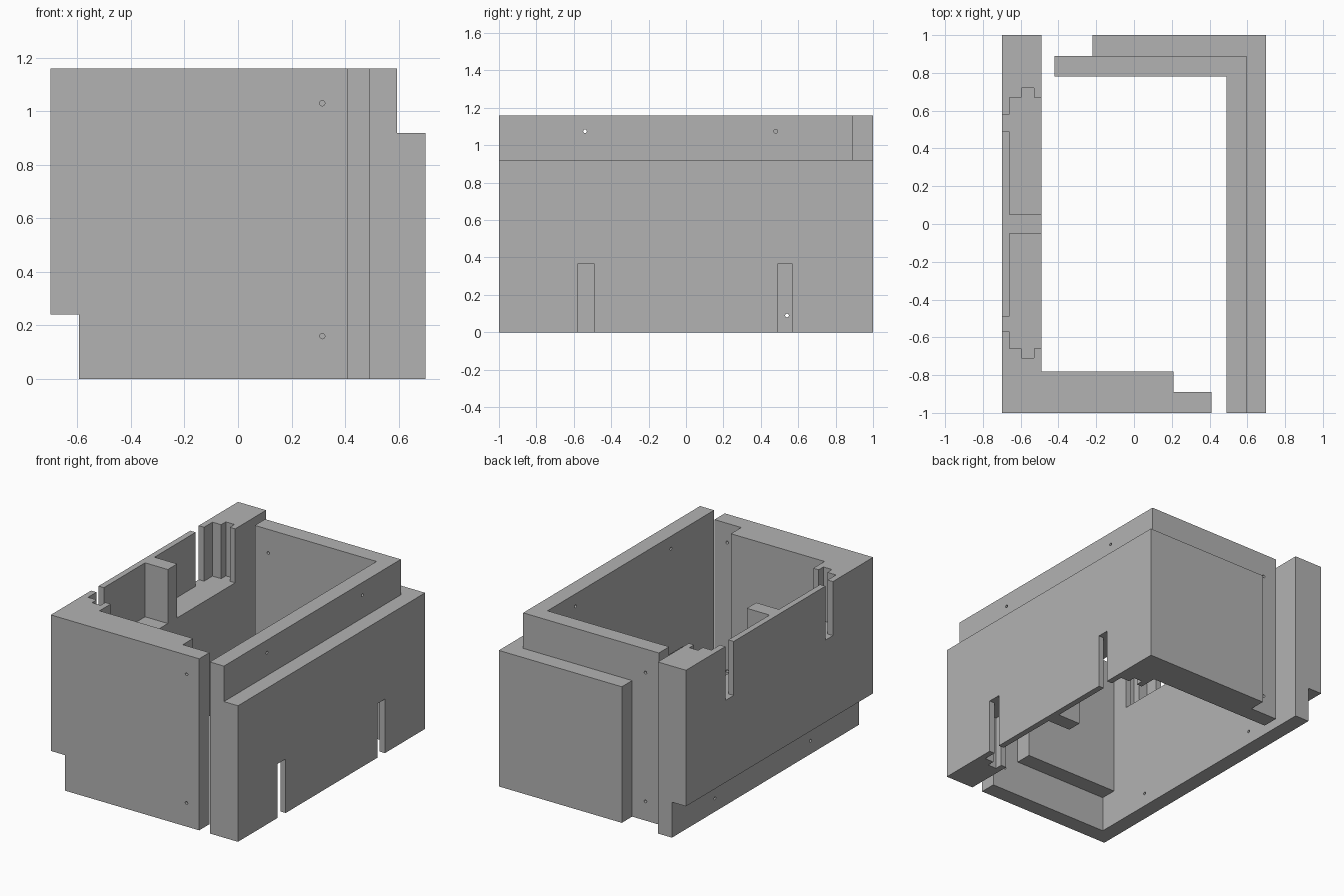
import bpy
import bmesh
import math
from mathutils import Matrix, Vector

if "Cube" in bpy.data.objects:
    bpy.data.objects.remove(bpy.data.objects["Cube"], do_unlink=True)

HEIGHT = 1.16
STEP = 0.24      # height of the rebates
POCKET = 0.365   # depth of the wall pockets

grey = bpy.data.materials.new("plain grey")
grey.use_nodes = True
COLOUR = (0.45, 0.45, 0.45, 1)
grey.diffuse_color = COLOUR
grey.node_tree.nodes["Principled BSDF"].inputs["Base Color"].default_value = COLOUR


def to_object(bm, name):
    bmesh.ops.recalc_face_normals(bm, faces=bm.faces)
    mesh = bpy.data.meshes.new(name)
    bm.to_mesh(mesh)
    bm.free()
    mesh.materials.append(grey)
    obj = bpy.data.objects.new(name, mesh)
    bpy.context.collection.objects.link(obj)
    return obj


def prism(name, outline, z0, z1):
    bm = bmesh.new()
    base = bm.faces.new([bm.verts.new((x, y, z0)) for x, y in outline])
    top = bmesh.ops.extrude_face_region(bm, geom=[base])["geom"]
    bmesh.ops.translate(bm, vec=(0, 0, z1 - z0),
                        verts=[v for v in top if isinstance(v, bmesh.types.BMVert)])
    return to_object(bm, name)


def box(x0, x1, y0, y1, z0, z1):
    return prism("rebate_cutter", [(x0, y0), (x1, y0), (x1, y1), (x0, y1)], z0, z1)


def pin_hole(centre, axis):
    bm = bmesh.new()
    turn = Vector(axis).to_track_quat("Z", "Y").to_matrix().to_4x4()
    bmesh.ops.create_cone(bm, cap_ends=True, segments=12, radius1=0.01, radius2=0.01,
                          depth=0.5, matrix=Matrix.Translation(centre) @ turn)
    return to_object(bm, "hole_cutter")


def pocket(side, end, far, slot_end, z0, z1):
    # stepped pocket in the long wall, with a slot to the outside and a small key notch
    outline = [(0.4, 0.05), (0.66, 0.05), (0.66, 0.49), (0.8, 0.49), (0.8, slot_end),
               (0.66, slot_end), (0.66, far), (0.595, far), (0.595, far + 0.05),
               (0.53, far + 0.05), (0.53, far), (0.4, far)]
    return prism("pocket_cutter", [(side * x, end * y) for x, y in outline], z0, z1)


def carve(obj, cutters):
    for cutter in cutters:
        mod = obj.modifiers.new("cut", "BOOLEAN")
        mod.operation = "DIFFERENCE"
        mod.solver = "EXACT"
        mod.object = cutter
    bpy.context.view_layer.update()
    graph = bpy.context.evaluated_depsgraph_get()
    mesh = bpy.data.meshes.new_from_object(obj.evaluated_get(graph))
    obj.modifiers.clear()
    obj.data = mesh
    for cutter in cutters:
        bpy.data.objects.remove(cutter, do_unlink=True)


# Half with the front wall: rebated along the bottom, pockets open at the top
front_half = prism("front_left_half", [
    (-0.7, 1), (-0.7, -1), (0.41, -1), (0.41, -0.89), (0.21, -0.89),
    (0.21, -0.78), (-0.49, -0.78), (-0.49, 1)], 0, HEIGHT)
carve(front_half, [
    box(-0.9, -0.595, -1.2, 1.2, -0.2, STEP),
    box(-0.49, 0.3, -0.89, -0.7, -0.2, STEP),
    pocket(-1, 1, 0.67, 0.58, HEIGHT - POCKET, 1.4),
    pocket(-1, -1, 0.66, 0.57, HEIGHT - POCKET, 1.4),
    pin_hole((-0.55, 0.54, 0.09), (1, 0, 0)),
    pin_hole((-0.55, -0.48, 0.09), (1, 0, 0)),
    pin_hole((0.315, -0.95, 1.03), (0, 1, 0)),
    pin_hole((0.315, -0.95, 0.16), (0, 1, 0))])

# Half with the back wall: rebated along the top, pockets open at the bottom
back_half = prism("back_right_half", [
    (0.7, -1), (0.7, 1), (-0.22, 1), (-0.22, 0.89), (-0.42, 0.89),
    (-0.42, 0.78), (0.49, 0.78), (0.49, -1)], 0, HEIGHT)
carve(back_half, [
    box(0.595, 0.9, -1.2, 1.2, HEIGHT - STEP, 1.4),
    box(-0.5, 0.9, 0.89, 1.2, HEIGHT - STEP, 1.4),
    pocket(1, -1, 0.67, 0.58, -0.2, POCKET),
    pocket(1, 1, 0.66, 0.57, -0.2, POCKET),
    pin_hole((0.55, -0.54, 1.075), (1, 0, 0)),
    pin_hole((0.55, 0.48, 1.075), (1, 0, 0)),
    pin_hole((-0.32, 0.85, 1.0), (0, 1, 0)),
    pin_hole((-0.32, 0.85, 0.13), (0, 1, 0))])
